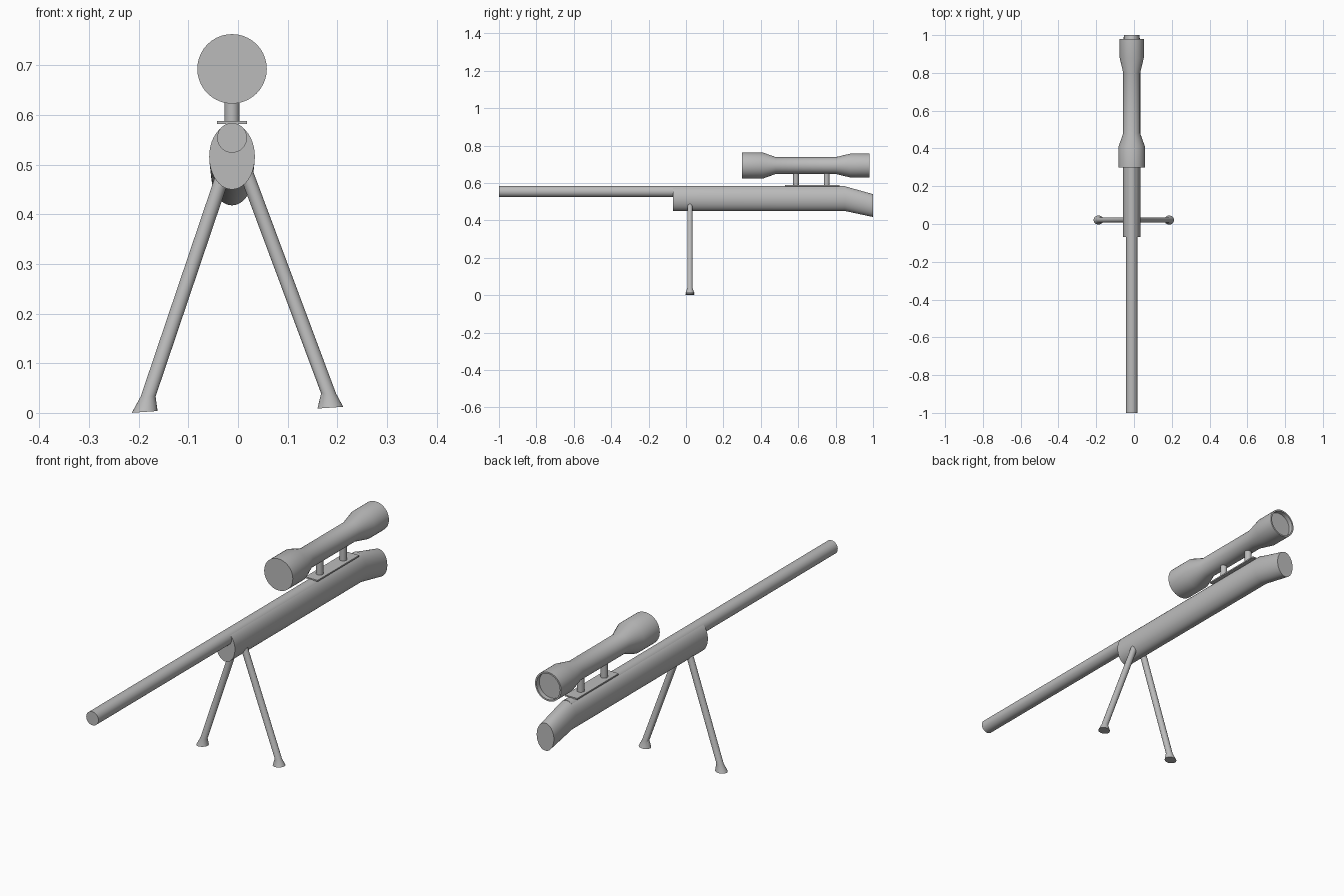
import bpy
import bmesh
import math
from mathutils import Vector

cube = bpy.data.objects.get("Cube")
if cube:
    bpy.data.objects.remove(cube, do_unlink=True)

GREY = (0.5, 0.5, 0.5)
mat = bpy.data.materials.new("metal_grey")
mat.use_nodes = True
mat.diffuse_color = (*GREY, 1)
mat.node_tree.nodes["Principled BSDF"].inputs["Base Color"].default_value = (*GREY, 1)

MID = -0.012   # x of the long axis
SIDES = 40


def finish(name, bm):
    bmesh.ops.recalc_face_normals(bm, faces=bm.faces)
    mesh = bpy.data.meshes.new(name)
    bm.to_mesh(mesh)
    bm.free()
    mesh.materials.append(mat)
    obj = bpy.data.objects.new(name, mesh)
    bpy.context.collection.objects.link(obj)
    bpy.ops.object.select_all(action='DESELECT')
    obj.select_set(True)
    bpy.context.view_layer.objects.active = obj
    bpy.ops.object.shade_smooth_by_angle(angle=math.radians(30))
    return obj


def loft(name, rings, axis, tilt=0.0, sides=SIDES):
    """Skin elliptical rings (centre, half width, half depth) lying across an axis.
    The last ring can be tilted; both ends are capped."""
    bm = bmesh.new()
    loops = []
    for i, (centre, a, b) in enumerate(rings):
        loop = []
        for k in range(sides):
            t = math.tau * k / sides
            u, v = a * math.cos(t), b * math.sin(t)
            lift = tilt * u if i == len(rings) - 1 else 0
            offset = (u, 0, v) if axis == 'Y' else (u, v, lift)
            loop.append(bm.verts.new(Vector(centre) + Vector(offset)))
        loops.append(loop)
    for low, high in zip(loops, loops[1:]):
        for k in range(sides):
            n = (k + 1) % sides
            bm.faces.new((low[k], low[n], high[n], high[k]))
    bm.faces.new(loops[0])
    bm.faces.new(loops[-1])
    return finish(name, bm)


def along_y(name, profile, z):
    """Round part turned about the long axis from (y, radius) pairs."""
    return loft(name, [((MID, y, z), r, r) for y, r in profile], 'Y')


# Barrel, running back along the top of the stock
along_y("barrel", [(-1, 0.03), (0.85, 0.03)], 0.554)

# Oval stock with the butt bent down
loft("stock", [((MID, -0.07, 0.516), 0.046, 0.066),
               ((MID, 0.85, 0.516), 0.046, 0.066),
               ((MID, 1.0, 0.479), 0.042, 0.061)], 'Y')

# Scope: flat front lens, hollow rear eyepiece
along_y("scope", [(0.30, 0.07), (0.41, 0.07), (0.48, 0.045), (0.80, 0.045),
                  (0.88, 0.064), (0.98, 0.064), (0.98, 0.057), (0.96, 0.057)], 0.693)

# Scope mount: plate and two posts
bm = bmesh.new()
bmesh.ops.create_cube(bm, size=1)
bmesh.ops.scale(bm, vec=(0.06, 0.29, 0.006), verts=bm.verts)
bmesh.ops.translate(bm, vec=(MID, 0.675, 0.585), verts=bm.verts)
finish("mount_plate", bm)
for name, y in (("front_mount_post", 0.588), ("rear_mount_post", 0.752)):
    loft(name, [((MID, y, 0.585), 0.015, 0.015), ((MID, y, 0.66), 0.015, 0.015)], 'Z')

# Bipod legs with flared feet
LEG_Y = 0.021
for name, top_x, ankle_x, ankle_z, foot_x, foot_z in (
        ("right_leg", -0.023, -0.181, 0.033, -0.188, 0.002),
        ("left_leg", 0.0105, 0.1825, 0.039, 0.186, 0.0105)):
    loft(name, [((top_x, LEG_Y, 0.5), 0.015, 0.014),
                ((ankle_x, LEG_Y, ankle_z), 0.015, 0.014),
                ((foot_x, LEG_Y, foot_z), 0.026, 0.024)], 'Z', tilt=0.07, sides=24)
